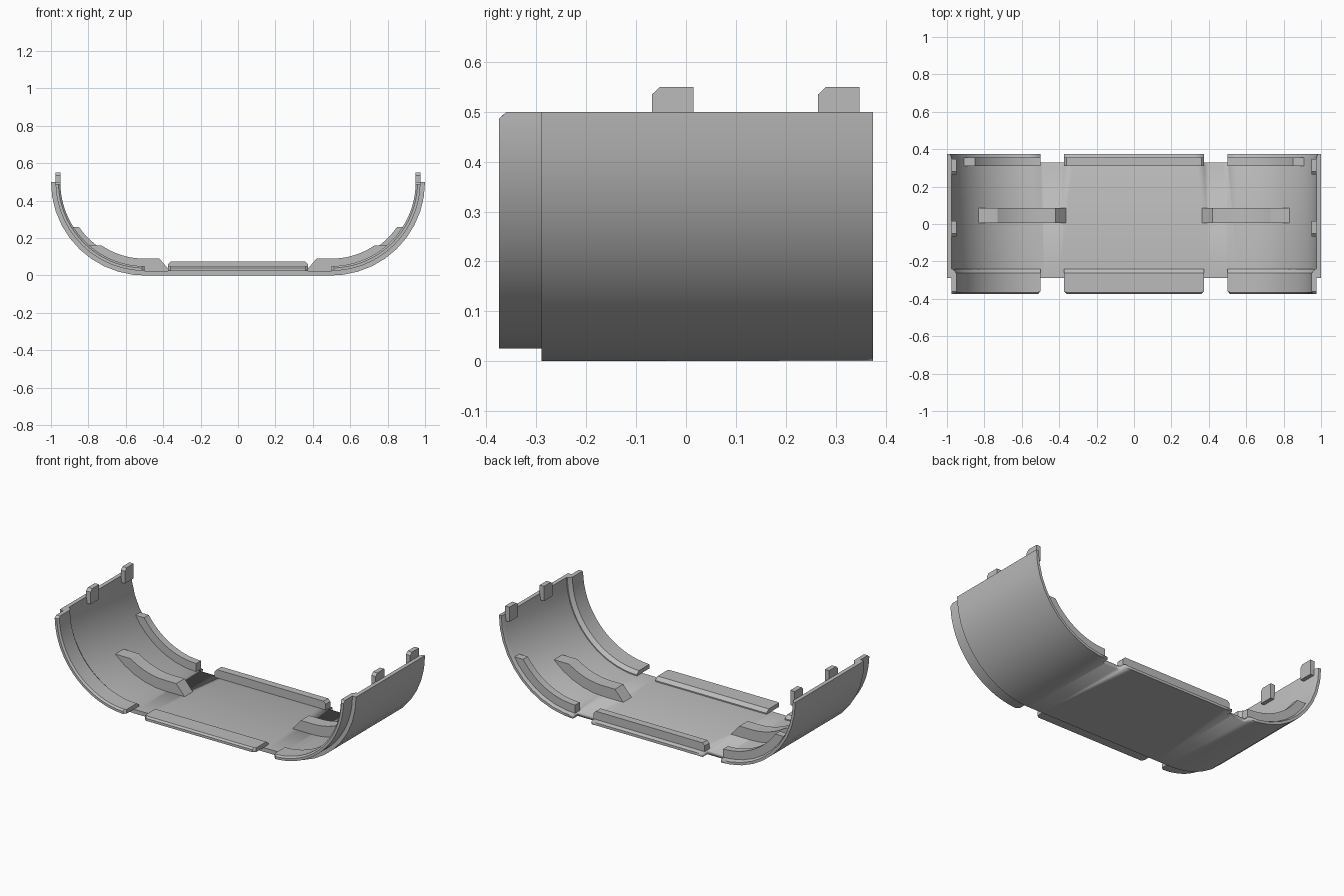
import bpy, bmesh
from math import sin, cos, acos, pi

cube = bpy.data.objects.get("Cube")
if cube:
    bpy.data.objects.remove(cube, do_unlink=True)

R = 0.5                    # outer corner radius and half length of the flat floor
WALL = 0.025
END = R + R * pi / 2       # path length from the middle to the rim

grey = bpy.data.materials.new("light grey plastic")
grey.use_nodes = True
grey.diffuse_color = (0.5, 0.5, 0.5, 1)
grey.node_tree.nodes["Principled BSDF"].inputs["Base Color"].default_value = (0.5, 0.5, 0.5, 1)


def finish(bm, name):
    bmesh.ops.recalc_face_normals(bm, faces=bm.faces)
    mesh = bpy.data.meshes.new(name)
    bm.to_mesh(mesh)
    bm.free()
    mesh.materials.append(grey)
    ob = bpy.data.objects.new(name, mesh)
    bpy.context.collection.objects.link(ob)
    bpy.ops.object.select_all(action='DESELECT')
    ob.select_set(True)
    bpy.context.view_layer.objects.active = ob
    bpy.ops.object.shade_smooth_by_angle(angle=0.5)
    return ob


def path_point(s, depth):
    """Point on the half-stadium curve, moved inwards by depth."""
    side = 1 if s >= 0 else -1
    s = abs(s)
    if s <= R:
        return side * s, depth
    a = (s - R) / R
    return side * (R + (R - depth) * sin(a)), R - (R - depth) * cos(a)


def sweep(name, section, s0, s1, end_section=None, chamfer=0.015):
    """Sweep a (depth, y) section along the curve, with chamfered ends."""
    stations = [s0 + (s1 - s0) * i / 32 for i in range(33)]
    stations += [s for s in (-R, R) if s0 < s < s1]
    if end_section:
        stations += [s0 + chamfer, s1 - chamfer]
    stations = sorted(set(stations))
    bm = bmesh.new()
    rings = []
    for s in stations:
        sec = end_section if end_section and s in (s0, s1) else section
        ring = []
        for depth, y in sec:
            x, z = path_point(s, depth)
            ring.append(bm.verts.new((x, y, z)))
        rings.append(ring)
    n = len(section)
    for a, b in zip(rings, rings[1:]):
        for i in range(n):
            j = (i + 1) % n
            bm.faces.new((a[i], a[j], b[j], b[i]))
    bm.faces.new(rings[0])
    bm.faces.new(rings[-1])
    return finish(bm, name)


def prism(name, start, end):
    """Join two matching outlines into a solid."""
    bm = bmesh.new()
    a = [bm.verts.new(p) for p in start]
    b = [bm.verts.new(p) for p in end]
    bm.faces.new(a)
    bm.faces.new(b)
    for i in range(len(a)):
        j = (i + 1) % len(a)
        bm.faces.new((a[i], a[j], b[j], b[i]))
    return finish(bm, name)


def curved_rib(name, side, foot, r, z_top, x_top, y0, y1):
    """Rib on the rounded corner, cut level at its upper end."""
    top = acos((R - z_top) / r)
    low = acos((R - z_top) / 0.48)
    outline = list(foot)
    outline += [(R + r * sin(top * i / 16), R - r * cos(top * i / 16)) for i in range(17)]
    outline += [(x_top, z_top)]
    outline += [(R + 0.48 * sin(low * i / 16), R - 0.48 * cos(low * i / 16)) for i in range(16, -1, -1)]
    prism(name, [(side * x, y0, z) for x, z in outline], [(side * x, y1, z) for x, z in outline])


# Shell with a thinned back edge
shell = sweep("shell", [(0, -0.29), (0, 0.375), (0.016, 0.375), (WALL, 0.355), (WALL, -0.29)], -END, END)

# Notches in the back edge
for side, label in ((1, "left"), (-1, "right")):
    xa, xb = side * 0.375, side * R
    square = [(xa, -0.1), (xb, -0.1), (xb, 0.1), (xa, 0.1)]
    cutter = prism(label + "_notch_cutter", [(x, 0.33, z) for x, z in square], [(x, 0.5, z) for x, z in square])
    cutter.hide_render = True
    cutter.hide_viewport = True
    cut = shell.modifiers.new("notch", 'BOOLEAN')
    cut.operation = 'DIFFERENCE'
    cut.solver = 'EXACT'
    cut.object = cutter

# Front lips, stepped in by one wall thickness
lip = [(WALL, -0.375), (0.04, -0.375), (0.05, -0.365), (0.05, -0.262), (0.032, -0.24),
       (0.02, -0.24), (0.02, -0.28), (WALL, -0.28)]
lip_end = [(d, max(y, -0.36)) for d, y in lip]
sweep("front_lip_center", lip, -0.375, 0.375, lip_end)
sweep("front_lip_left", lip, R, END, lip_end)
sweep("front_lip_right", lip, -END, -R, lip_end)

# Straight back rib
rib = [(0.02, 0.31), (0.075, 0.31), (0.075, 0.355), (0.02, 0.355)]
sweep("back_rib_center", rib, -0.375, 0.375, [(min(d, 0.06), y) for d, y in rib])

for side, label in ((1, "left"), (-1, "right")):
    # Curved ribs at the back and in the middle
    curved_rib(label + "_back_rib", side, [], 0.425, 0.26, 0.91, 0.31, 0.355)
    curved_rib(label + "_middle_rib", side, [(0.36, 0.02), (0.42, 0.09)], 0.41, 0.16, 0.83, 0.005, 0.085)
    # Rim clips
    for place, y in (("front", -0.068), ("back", 0.265)):
        outline = [(y, 0.46), (y, 0.535), (y + 0.016, 0.55), (y + 0.083, 0.55), (y + 0.083, 0.46)]
        prism(label + "_" + place + "_clip",
              [(side * 0.948, a, z) for a, z in outline],
              [(side * 0.977, a, z) for a, z in outline])
